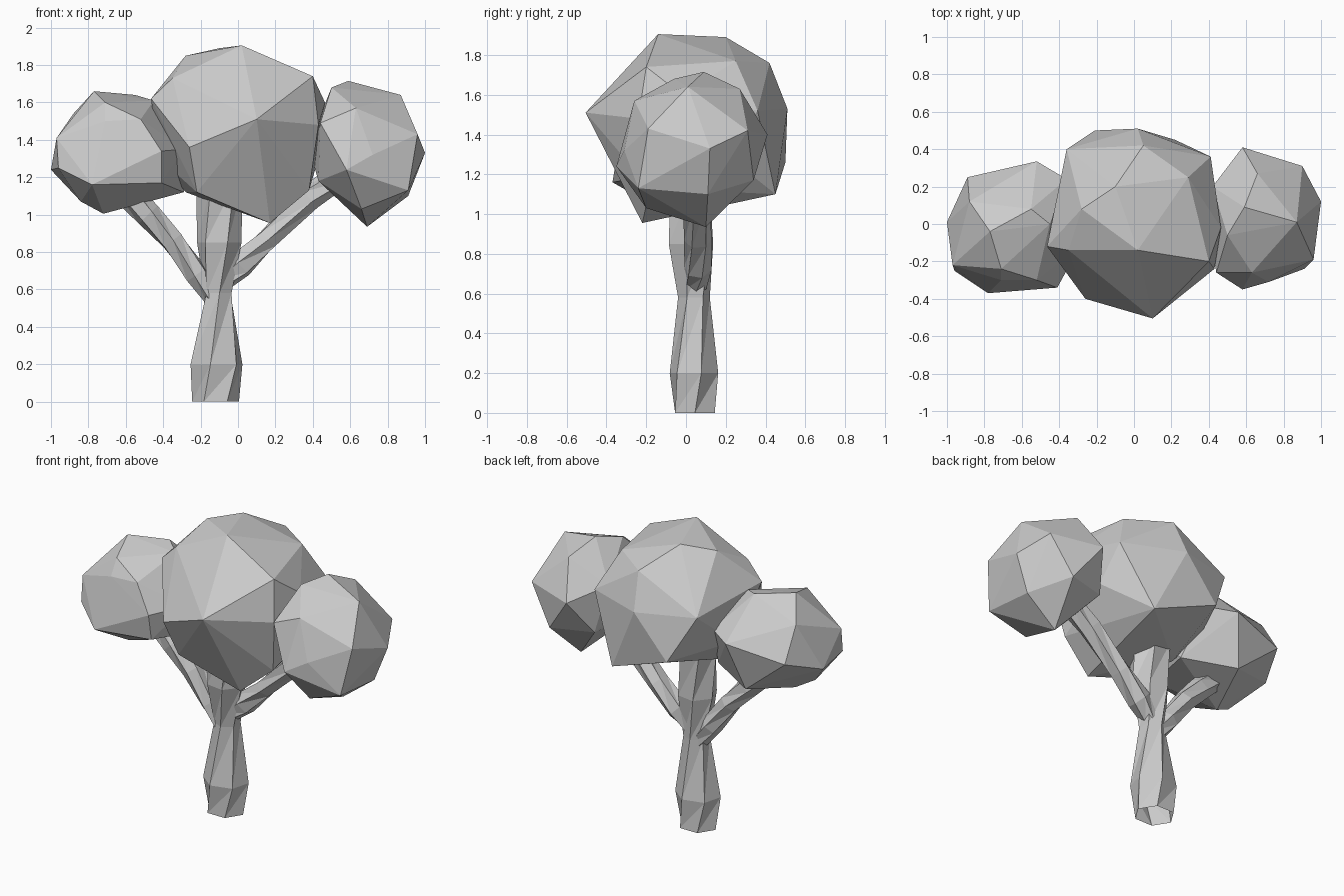
import bpy, bmesh
from math import sin, cos, tau
from mathutils import Vector


def finish(name, bm):
    bmesh.ops.recalc_face_normals(bm, faces=bm.faces[:])
    me = bpy.data.meshes.new(name)
    bm.to_mesh(me)
    bm.free()
    bpy.context.collection.objects.link(bpy.data.objects.new(name, me))


def leaf_clump(name, corners):
    """Faceted foliage: hull stretched over a few corner points."""
    bm = bmesh.new()
    for c in corners:
        bm.verts.new(c)
    res = bmesh.ops.convex_hull(bm, input=bm.verts[:])
    loose = {g for g in res["geom_interior"] + res["geom_unused"]
             if isinstance(g, bmesh.types.BMVert)}
    bmesh.ops.delete(bm, geom=list(loose), context='VERTS')
    finish(name, bm)


def limb(name, rings, sides=6, twist=0.3, upright=False):
    """Twisted low-poly open tube; each ring is centre x, y, z, half width, half depth."""
    bm = bmesh.new()
    loops = []
    for i, (x, y, z, w, d) in enumerate(rings):
        a, b = rings[max(i - 1, 0)], rings[min(i + 1, len(rings) - 1)]
        t = Vector((0, 0, 1)) if upright else (Vector(b[:3]) - Vector(a[:3])).normalized()
        v = Vector((0, 1, 0))
        u = v.cross(t).normalized()
        loops.append([bm.verts.new(Vector((x, y, z)) + u * w * cos(k * tau / sides + twist * i)
                                   + v * d * sin(k * tau / sides + twist * i))
                      for k in range(sides)])
    for lo, hi in zip(loops, loops[1:]):
        for k in range(sides):
            n = (k + 1) % sides
            bm.faces.new((lo[k], lo[n], hi[n]))
            bm.faces.new((lo[k], hi[n], hi[k]))
    finish(name, bm)


# Trunk, pinched at the fork
limb("trunk", [(-.12, .045, 0, .125, .115), (-.115, .04, .2, .145, .125),
               (-.105, .04, .58, .078, .08), (-.10, .025, .85, .12, .12),
               (-.10, .02, 1.16, .125, .125)], upright=True)

# Side branches
limb("left_branch", [(-.12, .04, .54, .05, .06), (-.22, .04, .68, .065, .07),
                     (-.35, .035, .86, .065, .07), (-.48, .02, 1.0, .07, .07),
                     (-.64, .01, 1.16, .075, .07)])
limb("right_branch", [(-.08, .05, .64, .05, .06), (.01, .06, .73, .075, .07),
                      (.16, .06, .87, .06, .07), (.38, .05, 1.09, .07, .07),
                      (.56, .04, 1.22, .07, .07)])

# Central foliage
leaf_clump("centre_foliage", [
    (.02, -.14, 1.905), (-.10, .20, 1.89), (-.28, .08, 1.85), (.40, -.20, 1.74),
    (.29, .25, 1.77), (.05, .42, 1.76), (-.35, -.14, 1.73), (-.465, -.12, 1.62),
    (.10, -.505, 1.51), (-.26, -.40, 1.36), (-.22, -.30, 1.12), (.17, -.22, .955),
    (.38, -.18, 1.13), (.43, -.24, 1.48), (.465, -.02, 1.60), (.43, .20, 1.30),
    (.41, .36, 1.52), (.02, .51, 1.53), (-.21, .50, 1.26), (-.36, .40, 1.55),
    (-.42, .10, 1.30), (.22, .45, 1.10), (-.28, .02, 1.12)])

# Left foliage
leaf_clump("left_foliage", [
    (-.77, -.04, 1.66), (-.55, .08, 1.64), (-.45, .0, 1.61), (-.71, -.24, 1.60),
    (-.88, .12, 1.54), (-.71, -.30, 1.50), (-.52, -.30, 1.51), (-.97, -.22, 1.41),
    (-1.0, .01, 1.24), (-.96, -.25, 1.25), (-.89, .25, 1.33), (-.52, .335, 1.40),
    (-.41, -.34, 1.34), (-.78, -.37, 1.16), (-.41, -.31, 1.17), (-.72, -.10, 1.005),
    (-.84, -.14, 1.07), (-.29, .08, 1.12), (-.29, -.12, 1.35), (-.36, .24, 1.42),
    (-.60, .24, 1.09)])

# Right foliage
leaf_clump("right_foliage", [
    (.59, .09, 1.715), (.50, -.06, 1.68), (.87, .01, 1.64), (.66, .27, 1.63),
    (.63, -.26, 1.57), (.44, -.26, 1.49), (.96, -.19, 1.43), (1.0, .12, 1.33),
    (.90, .31, 1.42), (.58, .41, 1.40), (.72, -.31, 1.32), (.58, -.35, 1.24),
    (.91, -.24, 1.13), (.91, .11, 1.10), (.69, .10, .935), (.66, -.20, 1.03),
    (.43, -.10, 1.18), (.39, .05, 1.32), (.42, .20, 1.48), (.75, .34, 1.17),
    (.48, .26, 1.18)])
